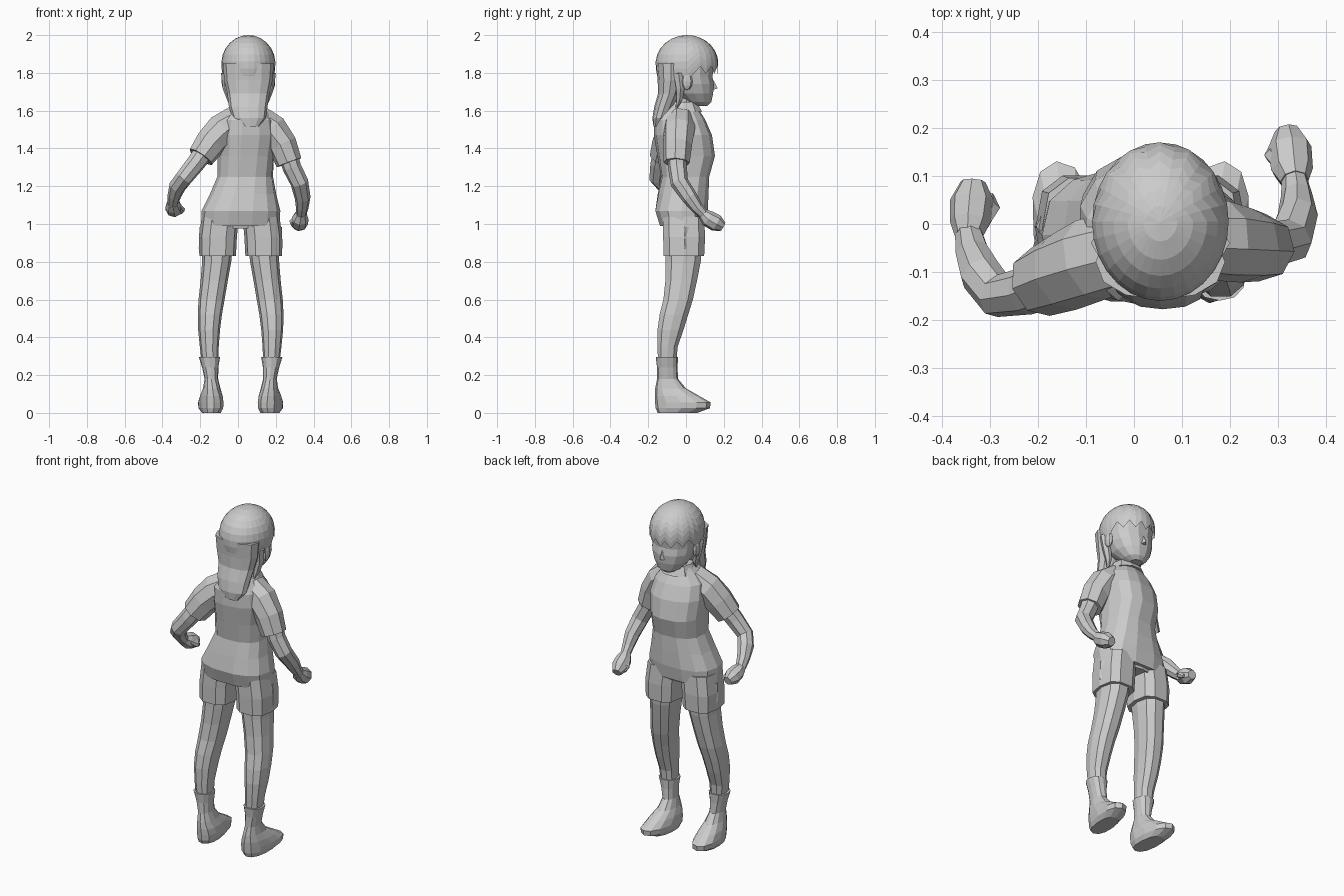
import bpy, math
from mathutils import Vector, Matrix


def mesh_object(name, verts, faces):
    me = bpy.data.meshes.new(name)
    me.from_pydata(verts, [], faces)
    me.update()
    ob = bpy.data.objects.new(name, me)
    bpy.context.collection.objects.link(ob)
    return ob


def skin(name, rings):
    """Join equal rings of points into a closed skin."""
    n = len(rings[0])
    verts = [p for r in rings for p in r]
    faces = [(i * n + j, i * n + (j + 1) % n, (i + 1) * n + (j + 1) % n, (i + 1) * n + j)
             for i in range(len(rings) - 1) for j in range(n)]
    faces += [tuple(reversed(range(n))), tuple(range(len(verts) - n, len(verts)))]
    return mesh_object(name, verts, faces)


def oval(n, rx, ry, p=2.0):
    pts = []
    for j in range(n):
        a = 2 * math.pi * j / n
        c, s = math.cos(a), math.sin(a)
        pts.append(Vector((math.copysign(abs(c) ** (2 / p), c) * rx,
                           math.copysign(abs(s) ** (2 / p), s) * ry, 0)))
    return pts


def stack(name, rows, n=12, p=2.3):
    """Level rings: (z, centre x, half width, back y, front y, turn)."""
    rings = []
    for z, cx, rx, y0, y1, turn in sorted(rows):
        m = Matrix.Translation((cx, (y0 + y1) / 2, z)) @ Matrix.Rotation(turn, 4, 'Z')
        rings.append([m @ v for v in oval(n, rx, (y1 - y0) / 2, p)])
    return skin(name, rings)


def tube(name, path, n=8):
    """Rings square to a path of (x, y, z, radius)."""
    pts = [Vector(q[:3]) for q in path]
    rings = []
    for i, c in enumerate(pts):
        d = (pts[min(i + 1, len(pts) - 1)] - pts[max(i - 1, 0)]).normalized()
        u = Vector((0, 1, 0.3)).cross(d).normalized()
        w = d.cross(u)
        r = path[i][3]
        rings.append([c + u * v.x + w * v.y for v in oval(n, r, r)])
    return skin(name, rings)


HX = 0.055  # head centre

# Shirt body, slightly twisted at the shoulders
stack("shirt", [
    (0.99, .012, .208, -.14, .105, 0), (1.07, .016, .208, -.165, .118, 0),
    (1.16, .027, .175, -.15, .12, .04), (1.25, .038, .148, -.132, .122, .08),
    (1.36, .04, .15, -.15, .152, .12), (1.47, .045, .16, -.168, .135, .15),
    (1.55, .045, .145, -.168, .10, .17), (1.61, .05, .095, -.14, .065, .17),
    (1.64, .052, .068, -.085, .055, .1)], 14, 2.5)

# Collar and neck
stack("collar", [(1.595, .052, .098, -.125, .09, 0), (1.645, .052, .075, -.085, .06, 0)], 10)
stack("neck", [(1.55, .05, .058, -.06, .055, 0), (1.70, HX, .055, -.05, .06, 0)], 8)

# Sleeves
tube("left_sleeve", [(-.01, -.05, 1.545, .085), (-.09, -.075, 1.495, .088),
                     (-.145, -.10, 1.43, .083), (-.197, -.122, 1.355, .073)])
tube("right_sleeve", [(.11, -.03, 1.55, .08), (.18, -.035, 1.50, .085),
                      (.235, -.045, 1.42, .078), (.27, -.05, 1.325, .07)])

# Bare arms, fists and thumbs
tube("left_arm", [(-.16, -.115, 1.41, .055), (-.225, -.14, 1.32, .05), (-.285, -.15, 1.245, .046),
                  (-.32, -.105, 1.20, .045), (-.337, -.06, 1.15, .036), (-.345, -.02, 1.11, .029)])
tube("right_arm", [(.255, -.045, 1.40, .052), (.285, -.045, 1.30, .05), (.325, -.035, 1.22, .048),
                   (.342, .02, 1.14, .042), (.34, .06, 1.085, .033), (.335, .095, 1.05, .027)])
tube("left_hand", [(-.345, -.025, 1.112, .03), (-.342, .005, 1.095, .043),
                   (-.338, .05, 1.08, .046), (-.336, .088, 1.07, .026)])
tube("right_hand", [(.335, .09, 1.055, .03), (.33, .115, 1.03, .044),
                    (.325, .16, 1.005, .046), (.32, .195, .985, .026)])
tube("left_thumb", [(-.315, .0, 1.095, .014), (-.298, .035, 1.075, .019), (-.302, .06, 1.06, .01)], 6)
tube("right_thumb", [(.31, .115, 1.035, .014), (.29, .145, 1.01, .019), (.293, .165, .99, .01)], 6)

# Hips hidden under the shirt
stack("hips", [(.975, .012, .15, -.10, .085, 0), (1.08, .014, .18, -.13, .10, 0)])

# Shorts, legs, socks with feet, mirrored about the middle
for side, s in (("left", -1), ("right", 1)):
    def limb(part, rows, n=10, p=2.3):
        stack(f"{side}_{part}", [(z, .014 + s * d, rx, y0, y1, s * t)
                                 for z, d, rx, y0, y1, t in rows], n, p)
    limb("shorts_leg", [(.83, .122, .097, -.122, .10, 0), (.93, .12, .10, -.125, .105, 0),
                        (1.04, .108, .098, -.125, .10, 0)], 10, 2.8)
    limb("shorts_pocket", [(.87, .2, .022, -.05, .04, 0), (.985, .198, .02, -.05, .04, 0)], 4, 2)
    limb("leg", [(.88, .122, .08, -.112, .09, 0), (.80, .127, .077, -.112, .082, 0),
                 (.70, .14, .072, -.113, .062, 0), (.60, .154, .069, -.123, .04, 0),
                 (.52, .163, .064, -.143, .015, 0), (.44, .167, .058, -.154, -.01, 0),
                 (.35, .166, .05, -.153, -.042, 0), (.25, .162, .042, -.15, -.05, 0)])
    limb("sock_and_foot", [
        (.295, .165, .056, -.16, -.042, 0), (.24, .161, .043, -.153, -.045, 0),
        (.18, .155, .036, -.153, -.042, 0), (.13, .153, .046, -.163, .0, -.05),
        (.09, .155, .06, -.166, .07, -.1), (.055, .158, .066, -.165, .132, -.12),
        (.025, .158, .064, -.162, .128, -.12), (0, .155, .05, -.15, .06, -.08)], 12)

# Head with jaw
stack("head", [
    (1.625, HX, .035, .04, .115, 0), (1.645, HX, .065, .0, .135, 0),
    (1.69, HX, .10, -.06, .146, 0), (1.74, HX, .12, -.10, .15, 0),
    (1.78, HX, .127, -.12, .143, 0), (1.83, HX, .13, -.13, .15, 0),
    (1.91, HX, .10, -.11, .12, 0)], 14, 2.2)

# Nose
mesh_object("nose", [(HX, .145, 1.765), (HX - .018, .142, 1.71), (HX + .018, .142, 1.71),
                     (HX, .168, 1.718)], [(0, 1, 3), (0, 3, 2), (1, 2, 3), (0, 2, 1)])

# Ears and locks of hair behind them
for side, s in (("left", -1), ("right", 1)):
    bpy.ops.mesh.primitive_uv_sphere_add(segments=8, ring_count=6, location=(HX + s * .127, .005, 1.755))
    ear = bpy.context.object
    ear.name = f"{side}_ear"
    ear.scale = (.015, .03, .045)
    tube(f"{side}_hair_lock", [(HX + s * .115, -.04, 1.80, .03), (HX + s * .11, -.03, 1.72, .026),
                               (HX + s * .095, -.035, 1.66, .018), (HX + s * .085, -.05, 1.615, .006)], 6)

# Hair cap with a jagged fringe over the face
N, R = 28, 9
verts, faces = [(HX, .005, 2.0)], []
for i in range(1, R + 1):
    for j in range(N):
        a = 2 * math.pi * j / N
        front = math.sin(a) > .05
        low = (1.795 if j % 2 else 1.835) if front else 1.755
        th = math.acos((low - 1.85) / .15) * i / R
        r = math.sin(th) if th < math.pi / 2 else math.sin(th) ** .5
        verts.append((HX + .143 * r * math.cos(a), .005 + .166 * r * math.sin(a),
                      1.85 + .15 * math.cos(th)))
for j in range(N):
    k = (j + 1) % N
    faces.append((0, 1 + j, 1 + k))
    for i in range(R - 1):
        faces.append((1 + i * N + j, 1 + (i + 1) * N + j, 1 + (i + 1) * N + k, 1 + i * N + k))
mesh_object("hair_cap", verts, faces)

# Long hair hanging down the back
stack("back_hair", [
    (1.85, HX, .135, -.158, .0, 0), (1.76, HX, .128, -.15, -.01, 0),
    (1.69, HX, .112, -.148, -.03, 0), (1.62, .054, .102, -.168, -.06, 0),
    (1.56, .06, .088, -.178, -.09, 0), (1.515, .066, .045, -.172, -.13, 0)], 12, 2.2)
